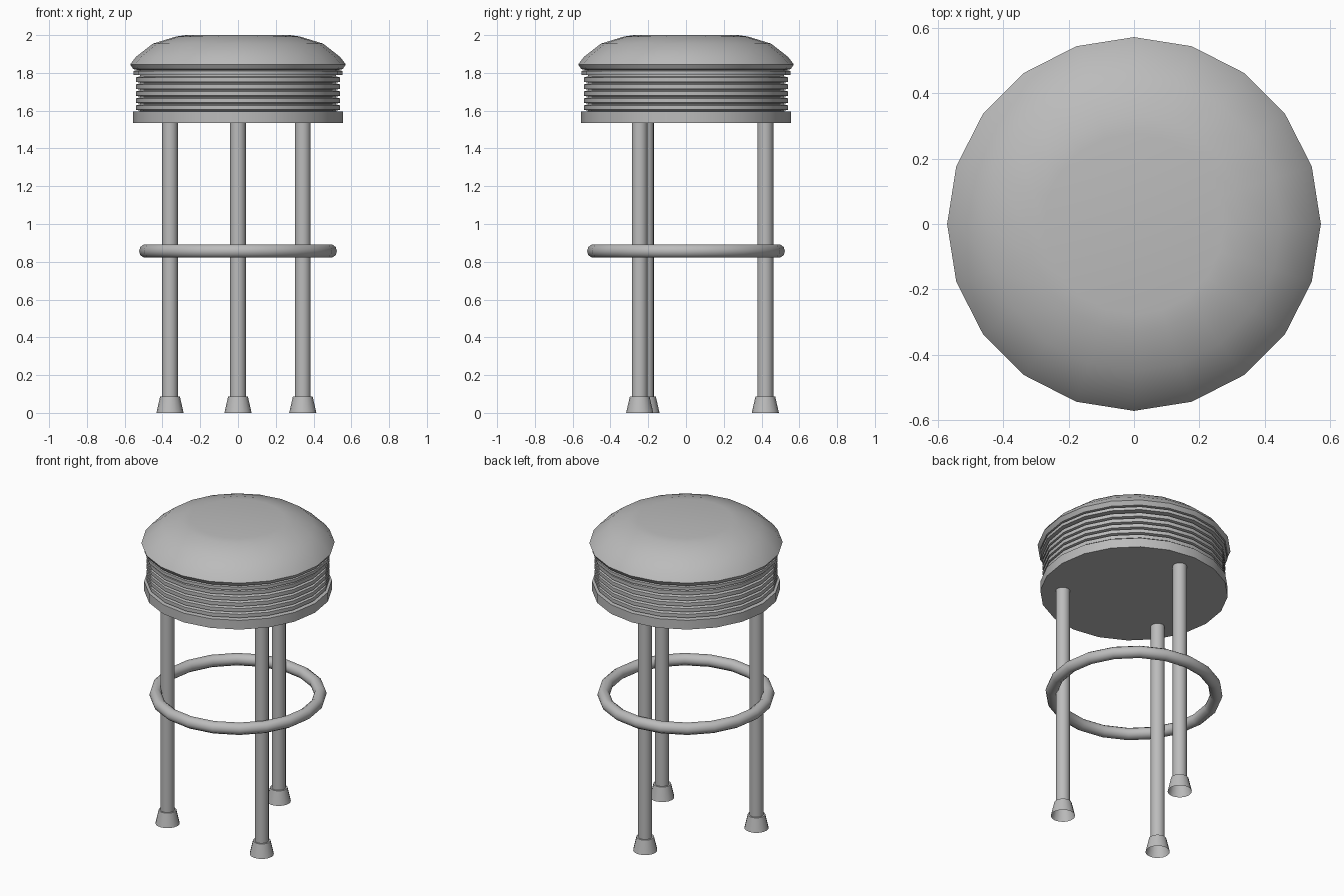
import bpy, bmesh, math

if "Cube" in bpy.data.objects:
    bpy.data.objects.remove(bpy.data.objects["Cube"])

grey = bpy.data.materials.new("grey")
grey.diffuse_color = (0.5, 0.5, 0.5, 1)
grey.use_nodes = True
grey.node_tree.nodes["Principled BSDF"].inputs["Base Color"].default_value = grey.diffuse_color


def finish(obj, angle=30):
    obj.data.materials.append(grey)
    bpy.ops.object.select_all(action='DESELECT')
    obj.select_set(True)
    bpy.context.view_layer.objects.active = obj
    bpy.ops.object.shade_smooth_by_angle(angle=math.radians(angle))


def lathe(name, profile, sides, loc=(0, 0, 0), cap_bottom=True, cap_top=True):
    """Spin (radius, z) points, listed bottom to top, round the z axis."""
    bm = bmesh.new()
    rings = [[bm.verts.new((r * math.cos(2 * math.pi * i / sides),
                            r * math.sin(2 * math.pi * i / sides), z))
              for i in range(sides)] for r, z in profile]
    for a, b in zip(rings, rings[1:]):
        for i in range(sides):
            j = (i + 1) % sides
            bm.faces.new((a[i], a[j], b[j], b[i]))
    if cap_bottom:
        bm.faces.new(rings[0][::-1])
    if cap_top:
        bm.faces.new(rings[-1])
    mesh = bpy.data.meshes.new(name)
    bm.to_mesh(mesh)
    bm.free()
    obj = bpy.data.objects.new(name, mesh)
    obj.location = loc
    bpy.context.collection.objects.link(obj)
    finish(obj)


# Padded cushion
lathe("cushion", [(0.53, 1.815), (0.555, 1.82), (0.571, 1.845), (0.54, 1.885),
                  (0.45, 1.955), (0.33, 1.992), (0.275, 2.0)], 20)

# Seat side: base band, ribbed trim and upper lip
side = [(0.555, 1.535), (0.555, 1.595), (0.52, 1.597)]
ribs, low, high = 5, 1.6, 1.785
step = (high - low) / ribs
for k in range(ribs):
    z = low + k * step
    side += [(0.52, z), (0.541, z + 0.005), (0.541, z + step - 0.009), (0.52, z + step - 0.004)]
side += [(0.52, 1.788), (0.553, 1.79), (0.553, 1.81), (0.53, 1.816)]
lathe("seat_side", side, 20)

# Three legs with flared, open-bottomed feet
for k, (x, y) in enumerate([(0, 0.42), (-0.36, -0.212), (0.343, -0.245)]):
    lathe(f"leg_{k + 1}", [(0.042, 0.08), (0.042, 1.54)], 16, (x, y, 0))
    lathe(f"foot_{k + 1}", [(0.072, 0), (0.052, 0.088)], 16, (x, y, 0), cap_bottom=False)

# Foot rest ring
bpy.ops.mesh.primitive_torus_add(major_radius=0.487, minor_radius=0.037, major_segments=20,
                                 minor_segments=10, location=(0, 0, 0.857))
ring = bpy.context.object
ring.name = "foot_ring"
finish(ring, 40)
